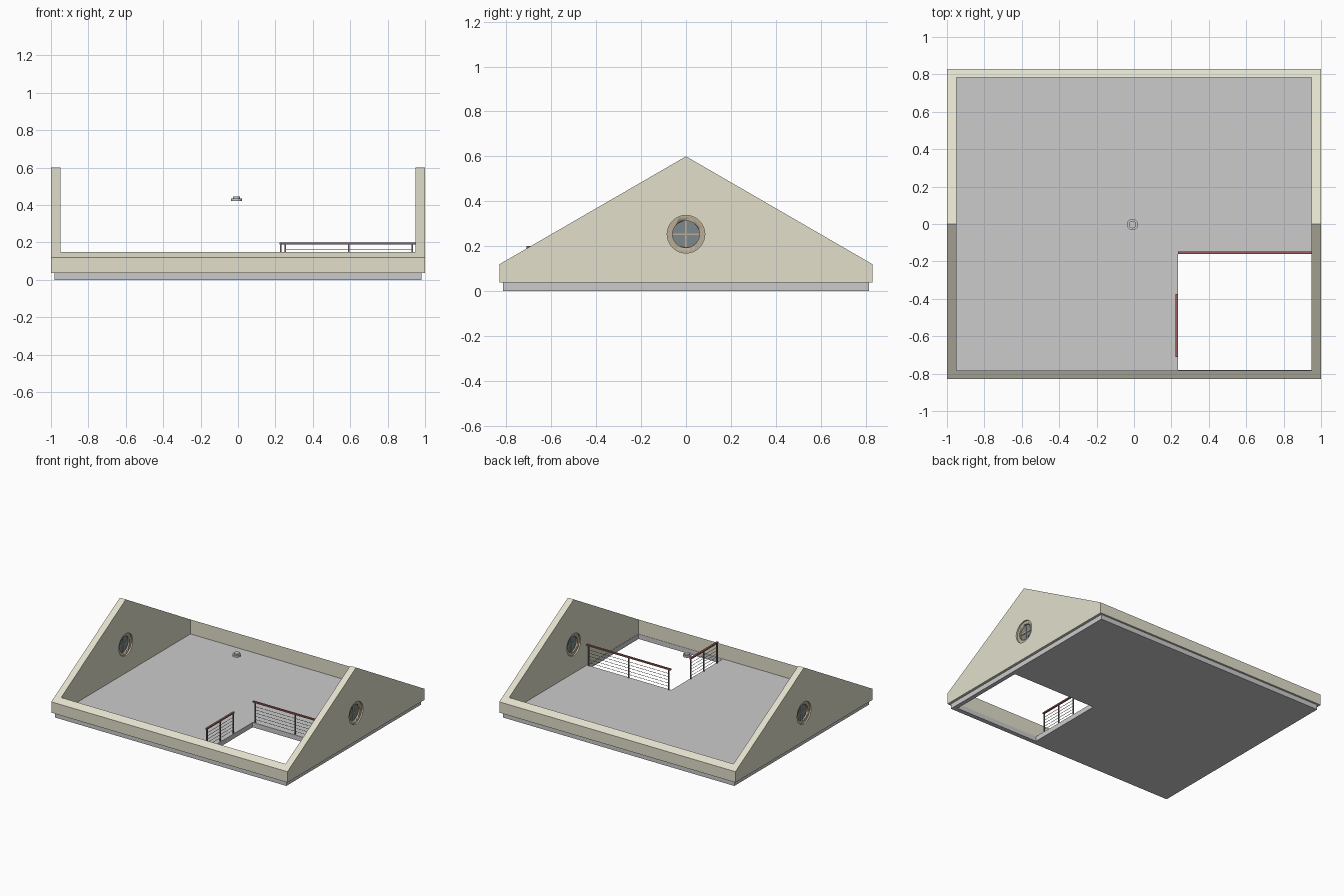
import bpy, bmesh
from math import pi

if "Cube" in bpy.data.objects:
    bpy.data.objects.remove(bpy.data.objects["Cube"])


def mat(name, r, g, b):
    m = bpy.data.materials.new(name)
    m.diffuse_color = (r, g, b, 1)
    m.use_nodes = True
    m.node_tree.nodes["Principled BSDF"].inputs["Base Color"].default_value = m.diffuse_color
    return m


WALL = mat("plaster", 0.76, 0.74, 0.60)
FRAME = mat("window_frame", 0.50, 0.42, 0.31)
GLASS = mat("dark_glass", 0.20, 0.25, 0.26)
WOOD = mat("red_wood", 0.32, 0.12, 0.11)
METAL = mat("dark_metal", 0.20, 0.17, 0.17)


def box(name, lo, hi, m=None):
    c = [(a + b) / 2 for a, b in zip(lo, hi)]
    bpy.ops.mesh.primitive_cube_add(size=1, location=c)
    o = bpy.context.object
    o.name = name
    o.scale = [b - a for a, b in zip(lo, hi)]
    bpy.ops.object.transform_apply(location=False, rotation=False, scale=True)
    if m:
        o.data.materials.append(m)
    return o


def cyl(name, r, depth, loc, m=None, axis="Z", n=32):
    rot = {"X": (0, pi / 2, 0), "Y": (pi / 2, 0, 0), "Z": (0, 0, 0)}[axis]
    bpy.ops.mesh.primitive_cylinder_add(vertices=n, radius=r, depth=depth, location=loc, rotation=rot)
    o = bpy.context.object
    o.name = name
    if m:
        o.data.materials.append(m)
    bpy.ops.object.shade_smooth_by_angle()
    return o


def cut(target, cutter):
    mod = target.modifiers.new("cut", "BOOLEAN")
    mod.operation = "DIFFERENCE"
    mod.solver = "EXACT"
    mod.object = cutter
    bpy.context.view_layer.objects.active = target
    bpy.ops.object.modifier_apply(modifier=mod.name)
    bpy.data.objects.remove(cutter)


# Floor slab with stair opening
floor = box("floor_slab", (-0.98, -0.815, 0), (0.98, 0.815, 0.037))
cut(floor, box("stair_cutter", (0.236, -0.78, -0.1), (0.948, -0.16, 0.2)))

# Gabled shell: extruded house profile, hollowed to leave four walls
profile = [(-0.83, 0.037), (0.83, 0.037), (0.83, 0.12), (0, 0.6), (-0.83, 0.12)]
bm = bmesh.new()
face = bm.faces.new([bm.verts.new((-1, y, z)) for y, z in profile])
ext = bmesh.ops.extrude_face_region(bm, geom=[face])
bmesh.ops.translate(bm, vec=(2, 0, 0), verts=[v for v in ext["geom"] if isinstance(v, bmesh.types.BMVert)])
bmesh.ops.recalc_face_normals(bm, faces=bm.faces)
me = bpy.data.meshes.new("gable_walls")
bm.to_mesh(me)
bm.free()
walls = bpy.data.objects.new("gable_walls", me)
bpy.context.collection.objects.link(walls)
me.materials.append(WALL)
cut(walls, box("room_cutter", (-0.95, -0.782, -0.2), (0.95, 0.782, 1)))

# Round windows, one per gable
WZ, WR, IR = 0.253, 0.084, 0.06
for side, sx in (("left", -0.975), ("right", 0.975)):
    cut(walls, cyl("window_cutter", WR, 0.2, (sx, 0, WZ), axis="X"))
    ring = cyl(side + "_window_frame", WR, 0.03, (sx, 0, WZ), FRAME, "X")
    cut(ring, cyl("ring_cutter", IR, 0.2, (sx, 0, WZ), axis="X"))
    cyl(side + "_window_glass", IR, 0.006, (sx, 0, WZ), GLASS, "X")
    box(side + "_window_bar_upright", (sx - 0.008, -0.004, WZ - IR), (sx + 0.008, 0.004, WZ + IR), FRAME)
    box(side + "_window_bar_level", (sx - 0.008, -IR, WZ - 0.004), (sx + 0.008, IR, WZ + 0.004), FRAME)


# Railings: wooden handrail, thin posts, cables
def railing(name, axis, a, b, fixed, inset):
    def bar(part, s0, s1, w, z0, z1, m):
        lo, hi = [s0, fixed - w, z0], [s1, fixed + w, z1]
        if axis == "Y":
            lo[0], lo[1], hi[0], hi[1] = lo[1], lo[0], hi[1], hi[0]
        box(name + part, lo, hi, m)
    bar("_handrail", a, b, 0.007, 0.190, 0.200, WOOD)
    for s in (a + inset, (a + b) / 2, b - inset):
        bar("_post", s - 0.004, s + 0.004, 0.004, 0.035, 0.191, METAL)
    for i in range(5):
        z = 0.062 + i * 0.0245
        bar("_cable", a + inset, b - inset, 0.001, z - 0.001, z + 0.001, METAL)


railing("long_railing", "X", 0.236, 0.948, -0.154, 0.017)
railing("short_railing", "Y", -0.71, -0.375, 0.228, 0.01)

# Small ceiling disc hanging at the ridge
cyl("ceiling_disc", 0.03, 0.013, (-0.008, -0.003, 0.4285))
cyl("ceiling_disc_base", 0.02, 0.010, (-0.008, -0.003, 0.44))
